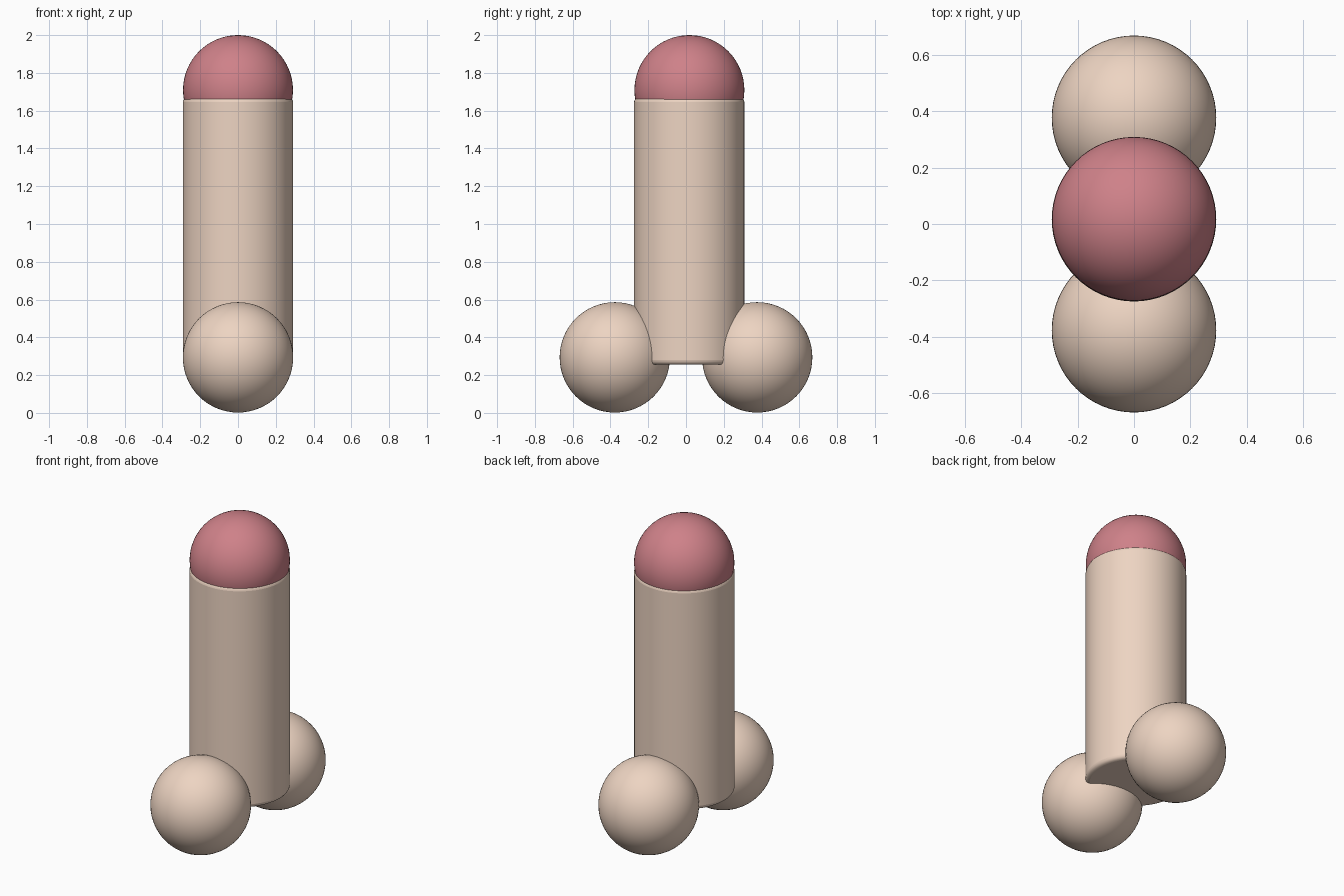
import bpy
import math

if "Cube" in bpy.data.objects:
    bpy.data.objects.remove(bpy.data.objects["Cube"])


def material(name, color):
    mat = bpy.data.materials.new(name)
    mat.diffuse_color = color
    mat.use_nodes = True
    mat.node_tree.nodes["Principled BSDF"].inputs["Base Color"].default_value = mat.diffuse_color
    return mat


beige = material("beige", (0.85, 0.66, 0.54, 1))
rose = material("rose", (0.62, 0.22, 0.25, 1))


def finish(name, mat):
    obj = bpy.context.object
    obj.name = name
    obj.data.materials.append(mat)
    bpy.ops.object.shade_smooth_by_angle(angle=math.radians(40))
    return obj


def ball(name, y, z, radius, mat):
    bpy.ops.mesh.primitive_uv_sphere_add(segments=64, ring_count=32,
                                         radius=radius, location=(0, y, z))
    return finish(name, mat)


# Upright column with softly rounded rims
bottom, top = 0.255, 1.67
bpy.ops.mesh.primitive_cylinder_add(vertices=64, radius=0.292, depth=top - bottom,
                                    location=(0, 0.017, (bottom + top) / 2))
column = finish("column", beige)
bevel = column.modifiers.new("rounded_rims", 'BEVEL')
bevel.width = 0.025
bevel.segments = 4
bevel.limit_method = 'ANGLE'
bevel.angle_limit = math.radians(40)

# Domed cap sunk into the column top
ball("cap", 0.018, 1.709, 0.291, rose)

# Pair of base spheres
for side, y in (("front", -0.377), ("back", 0.377)):
    ball(side + "_base_sphere", y, 0.294, 0.292, beige)
